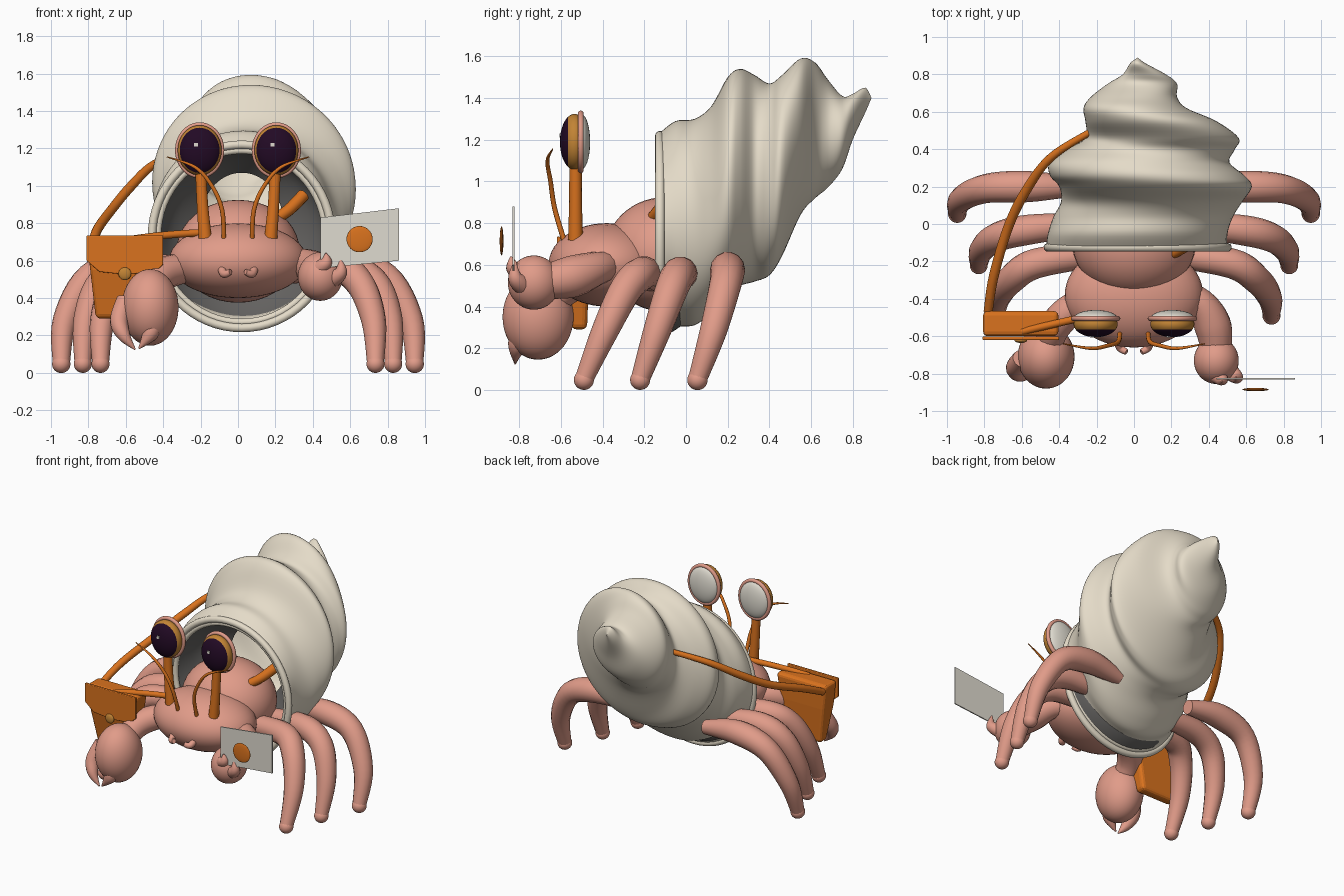
import bpy, bmesh, math
from mathutils import Vector, Matrix

old = bpy.data.objects.get("Cube")
if old:
    bpy.data.objects.remove(old, do_unlink=True)


def material(name, r, g, b):
    m = bpy.data.materials.new(name)
    m.use_nodes = True
    m.diffuse_color = (r, g, b, 1)
    m.node_tree.nodes["Principled BSDF"].inputs["Base Color"].default_value = (r, g, b, 1)
    return m


SHELL = material("shell cream", .78, .71, .58)
LINER = material("shell inside grey", .13, .125, .12)
SKIN = material("crab pink", .75, .33, .25)
LEATHER = material("leather orange", .70, .17, .013)
GOLD = material("iris gold", .54, .23, .035)
DARK = material("pupil dark", .016, .003, .018)
PAPER = material("paper white", .74, .71, .63)


def add_object(name, mesh, *mats, smooth=True):
    ob = bpy.data.objects.new(name, mesh)
    bpy.context.collection.objects.link(ob)
    for m in mats:
        mesh.materials.append(m)
    if smooth:
        mesh.shade_smooth()
    return ob


def from_bmesh(name, bm, *mats, smooth=True):
    bmesh.ops.recalc_face_normals(bm, faces=bm.faces)
    mesh = bpy.data.meshes.new(name)
    bm.to_mesh(mesh)
    bm.free()
    return add_object(name, mesh, *mats, smooth=smooth)


def resample(rows, steps):
    """Catmull-Rom interpolation through rows of any width."""
    rows = [Vector(r) for r in rows]
    out = []
    for i in range(len(rows) - 1):
        a, b, c, d = rows[max(i - 1, 0)], rows[i], rows[i + 1], rows[min(i + 2, len(rows) - 1)]
        for s in range(steps):
            t = s / steps
            out.append(b + (c - a) * (t / 2) + (2 * a - 5 * b + 4 * c - d) * (t * t / 2)
                       + (3 * b - a - 3 * c + d) * (t ** 3 / 2))
    return out + [rows[-1]]


def tube(name, points, mat, cyclic=False):
    """Round tube through (x, y, z, radius) points."""
    path = points if cyclic else resample(points, 6)
    curve = bpy.data.curves.new(name, 'CURVE')
    curve.dimensions = '3D'
    curve.bevel_depth = 1
    curve.bevel_resolution = 5
    curve.use_fill_caps = True
    spline = curve.splines.new('POLY')
    spline.points.add(len(path) - 1)
    spline.use_cyclic_u = cyclic
    for p, (x, y, z, r) in zip(spline.points, path):
        p.co = (x, y, z, 1)
        p.radius = r
    temp = bpy.data.objects.new(name, curve)
    bpy.context.collection.objects.link(temp)
    mesh = bpy.data.meshes.new_from_object(temp.evaluated_get(bpy.context.evaluated_depsgraph_get()))
    bpy.data.objects.remove(temp, do_unlink=True)
    mesh.materials.clear()
    return add_object(name, mesh, mat)


def ring(name, center, rx, rz, thick, mat):
    x, y, z = center
    turn = [math.tau * i / 64 for i in range(64)]
    return tube(name, [(x + rx * math.cos(a), y, z + rz * math.sin(a), thick) for a in turn], mat, True)


def ellipsoid(name, center, radii, *mats):
    bm = bmesh.new()
    bmesh.ops.create_uvsphere(bm, u_segments=40, v_segments=28, radius=1)
    bmesh.ops.transform(bm, verts=bm.verts, matrix=Matrix.Translation(center)
                        @ Matrix.Diagonal((*radii, 1)) @ Matrix.Rotation(math.pi / 2, 4, 'X'))
    return from_bmesh(name, bm, *mats)


def loft(name, loops, mat, caps=True, smooth=False):
    """Skin between loops of equal length."""
    bm = bmesh.new()
    rows = [[bm.verts.new(p) for p in loop] for loop in loops]
    n = len(rows[0])
    for a, b in zip(rows, rows[1:]):
        for i in range(n):
            bm.faces.new((a[i], a[(i + 1) % n], b[(i + 1) % n], b[i]))
    if caps:
        bm.faces.new(rows[0])
        bm.faces.new(rows[-1])
    return from_bmesh(name, bm, mat, smooth=smooth)


def slice_skin(name, slices, mat):
    """Open skin through oval slices given as y, top, bottom, right edge, left edge."""
    turn = [math.tau * i / 72 for i in range(72)]
    return loft(name, [[((w + e) / 2 + (e - w) / 2 * math.cos(a), y, (t + b) / 2 + (t - b) / 2 * math.sin(a))
                        for a in turn] for y, t, b, w, e in resample(slices, 5)], mat, caps=False, smooth=True)


def plate(name, outline, y, depth, mat):
    return loft(name, [[(x, yy, z) for x, z in outline] for yy in (y, y + depth)], mat)


def bevel(ob, width):
    mod = ob.modifiers.new("soft edges", 'BEVEL')
    mod.width = width
    mod.segments = 3


# Spiral shell, its dark funnel-shaped inside and the lip
slice_skin("spiral_shell", [
    (-.13, 1.23, .24, -.47, .50), (-.05, 1.29, .30, -.46, .50), (.04, 1.30, .31, -.43, .53),
    (.12, 1.36, .37, -.39, .58), (.2, 1.5, .46, -.40, .63), (.26, 1.54, .50, -.45, .59),
    (.33, 1.51, .52, -.45, .51), (.4, 1.47, .55, -.36, .54), (.46, 1.51, .64, -.26, .56),
    (.55, 1.59, .84, -.26, .44), (.62, 1.57, .92, -.27, .28), (.68, 1.49, .97, -.23, .23),
    (.75, 1.41, 1.06, -.14, .23), (.8, 1.42, 1.2, -.06, .17), (.86, 1.45, 1.33, -.02, .06),
    (.89, 1.40, 1.40, .02, .02)], SHELL)
slice_skin("shell_inside", [(-.12, 1.2, .25, -.45, .49), (-.03, 1.19, .302, -.41, .47),
                            (.08, 1.15, .41, -.34, .41), (.2, 1.07, .55, -.2, .24)], LINER)
ring("shell_lip", (.02, -.125, .73), .48, .49, .023, SHELL)
ring("shell_inner_lip", (.02, -.11, .73), .45, .46, .02, SHELL)

# Body
ellipsoid("abdomen", (0, -.1, .65), (.33, .29, .275), SKIN)
ellipsoid("head", (0, -.38, .6), (.37, .28, .2), SKIN)

# Legs, one row per pair: root, hip, knee, shin, foot
legs = {
    "front": [(.2, -.16, .54, .07), (.52, -.21, .56, .08), (.65, -.29, .48, .078),
              (.725, -.39, .28, .066), (.735, -.49, .05, .045)],
    "middle": [(.25, .0, .54, .06), (.56, -.03, .56, .08), (.73, -.07, .48, .078),
               (.815, -.14, .28, .066), (.83, -.22, .05, .045)],
    "rear": [(.3, .2, .55, .05), (.56, .2, .58, .083), (.79, .19, .51, .078),
             (.925, .13, .28, .066), (.945, .055, .05, .046)],
}
for side, word in ((1, "left"), (-1, "right")):
    for pair, points in legs.items():
        tube(f"{word}_{pair}_leg", [(side * x, y, z, r) for x, y, z, r in points], SKIN)
        x, y, z, r = points[-1]
        ellipsoid(f"{word}_{pair}_foot", (side * x, y, z - .002), (r + .003, r + .003, r + .003), SKIN)

    # Eye on its stalk
    eye = Vector((side * .205, -.535, 1.19))
    tube(f"{word}_eye_stalk", [(side * .175, -.53, .72, .036), (side * .19, -.53, .9, .031),
                               (side * .2, -.53, 1.1, .03)], LEATHER)
    ball = ellipsoid(f"{word}_eyeball", eye, (.118, .07, .134), GOLD, DARK)
    for f in ball.data.polygons:
        f.material_index = int(f.center.y < -.563)
    ellipsoid(f"{word}_eye_back", eye + Vector((0, .033, 0)), (.115, .042, .132), PAPER)
    ring(f"{word}_eye_rim", eye + Vector((0, .03, 0)), .118, .136, .014, SKIN)
    gx, gz = eye.x - .02, eye.z + .03
    plate(f"{word}_eye_glint", [(gx - .01, gz - .01), (gx + .01, gz - .01), (gx + .01, gz + .01),
                                (gx - .01, gz + .01)], -.607, .007, PAPER)

    # Antenna and mouthpart
    tube(f"{word}_antenna", [(side * x, y, z, r) for x, y, z, r in (
        (.075, -.58, .7, .013), (.085, -.63, .87, .012), (.14, -.65, 1.0, .011),
        (.23, -.665, 1.1, .009), (.38, -.64, 1.155, .003))], LEATHER)
    tube(f"{word}_mouthpart", [(side * x, y, z, r) for x, y, z, r in (
        (.09, -.61, .57, .022), (.075, -.66, .53, .022), (.04, -.685, .54, .016))], SKIN)

# Large right claw hanging down
tube("right_arm", [(-.2, -.38, .56, .07), (-.34, -.46, .55, .085), (-.43, -.56, .5, .085),
                   (-.46, -.68, .4, .07)], SKIN)
ellipsoid("right_claw", (-.47, -.71, .35), (.152, .17, .205), SKIN)
tube("right_outer_finger", [(-.6, -.72, .39, .05), (-.635, -.77, .28, .05), (-.61, -.81, .2, .035),
                            (-.55, -.82, .125, .004)], SKIN)
tube("right_inner_finger", [(-.46, -.78, .28, .06), (-.47, -.81, .21, .045),
                            (-.53, -.82, .13, .004)], SKIN)

# Small left claw raised to grip the letter
tube("left_arm", [(.2, -.33, .6, .06), (.35, -.42, .585, .08), (.42, -.54, .545, .1),
                  (.44, -.66, .52, .085)], SKIN)
ellipsoid("left_claw", (.44, -.73, .515), (.12, .125, .13), SKIN)
tube("left_thumb", [(.42, -.8, .55, .04), (.47, -.83, .59, .035), (.47, -.84, .64, .004)], SKIN)
tube("left_finger", [(.5, -.78, .5, .05), (.55, -.82, .54, .035), (.545, -.82, .62, .004)], SKIN)

# Letter with a domed round seal
plate("letter", [(.44, .56), (.86, .6), (.86, .88), (.44, .83)], -.832, .008, PAPER)
ellipsoid("letter_seal", (.65, -.885, .715), (.07, .009, .07), LEATHER)


# Satchel with flap, clasp and straps
def rectangle(x0, x1, y0, y1, z):
    return [(x0, y0, z), (x1, y0, z), (x1, y1, z), (x0, y1, z)]


bag = loft("satchel_body", [rectangle(-.76, -.48, -.55, -.475, .29), rectangle(-.79, -.43, -.6, -.465, .55),
                            rectangle(-.81, -.4, -.6, -.465, .725)], LEATHER)
bevel(bag, .025)
flap = plate("satchel_flap", [(-.81, .735), (-.4, .735), (-.4, .58), (-.44, .54), (-.6, .525),
                              (-.74, .54), (-.81, .6)], -.62, .018, LEATHER)
bevel(flap, .005)
ellipsoid("satchel_clasp", (-.605, -.622, .53), (.034, .014, .034), GOLD)
tube("long_strap", [(-.78, -.47, .68, .024), (-.75, -.28, .77, .026), (-.67, -.01, .88, .026),
                    (-.57, .19, 1.0, .026), (-.44, .36, 1.12, .022), (-.22, .5, 1.2, .018)], LEATHER)
tube("short_strap", [(-.6, -.575, .71, .02), (-.45, -.54, .73, .02), (-.32, -.51, .742, .02),
                     (-.18, -.48, .75, .02)], LEATHER)
tube("inner_strap", [(.18, -.17, .81, .03), (.27, -.12, .87, .032), (.35, -.05, .95, .034)], LEATHER)
